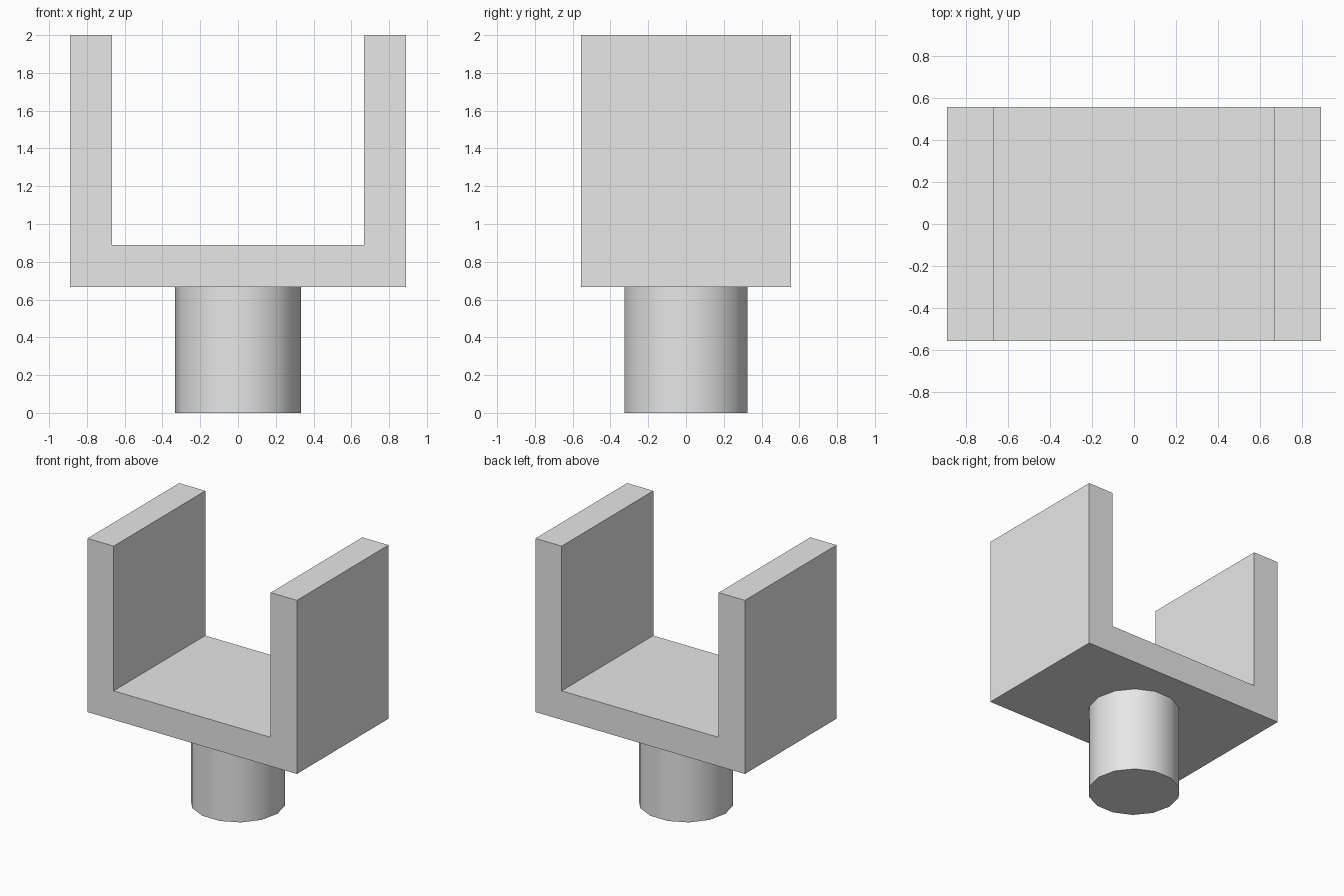
import bpy, bmesh
from math import cos, sin, tau, radians

cube = bpy.data.objects.get("Cube")
if cube:
    bpy.data.objects.remove(cube, do_unlink=True)

grey = bpy.data.materials.new("plain_grey")
grey.use_nodes = True
colour = (0.8, 0.8, 0.8, 1.0)
grey.diffuse_color = colour
grey.node_tree.nodes["Principled BSDF"].inputs["Base Color"].default_value = colour


def extrude_outline(name, points, offset):
    """Fill a closed outline and extrude it along the offset into a solid."""
    bm = bmesh.new()
    face = bm.faces.new([bm.verts.new(p) for p in points])
    moved = bmesh.ops.extrude_face_region(bm, geom=[face], use_keep_orig=True)
    verts = [g for g in moved["geom"] if isinstance(g, bmesh.types.BMVert)]
    bmesh.ops.translate(bm, verts=verts, vec=offset)
    bmesh.ops.recalc_face_normals(bm, faces=bm.faces)
    mesh = bpy.data.meshes.new(name)
    bm.to_mesh(mesh)
    bm.free()
    mesh.materials.append(grey)
    obj = bpy.data.objects.new(name, mesh)
    bpy.context.collection.objects.link(obj)
    return obj


# U-shaped cradle: half profile mirrored across x = 0
OUTER, INNER, DEPTH = 0.889, 0.667, 1.111
BASE, FLOOR, TOP = 0.667, 0.889, 2.0
half = [(OUTER, BASE), (OUTER, TOP), (INNER, TOP), (INNER, FLOOR)]
profile = half + [(-x, z) for x, z in reversed(half)]
extrude_outline("cradle", [(x, -DEPTH / 2, z) for x, z in profile], (0, DEPTH, 0))

# Round stem below, smooth sided with sharp rims
SIDES, RADIUS = 14, 0.333
ring = [(RADIUS * cos(tau * i / SIDES), RADIUS * sin(tau * i / SIDES), 0)
        for i in range(SIDES)]
stem = extrude_outline("stem", ring, (0, 0, BASE))
bpy.ops.object.select_all(action="DESELECT")
stem.select_set(True)
bpy.context.view_layer.objects.active = stem
bpy.ops.object.shade_smooth_by_angle(angle=radians(40))
